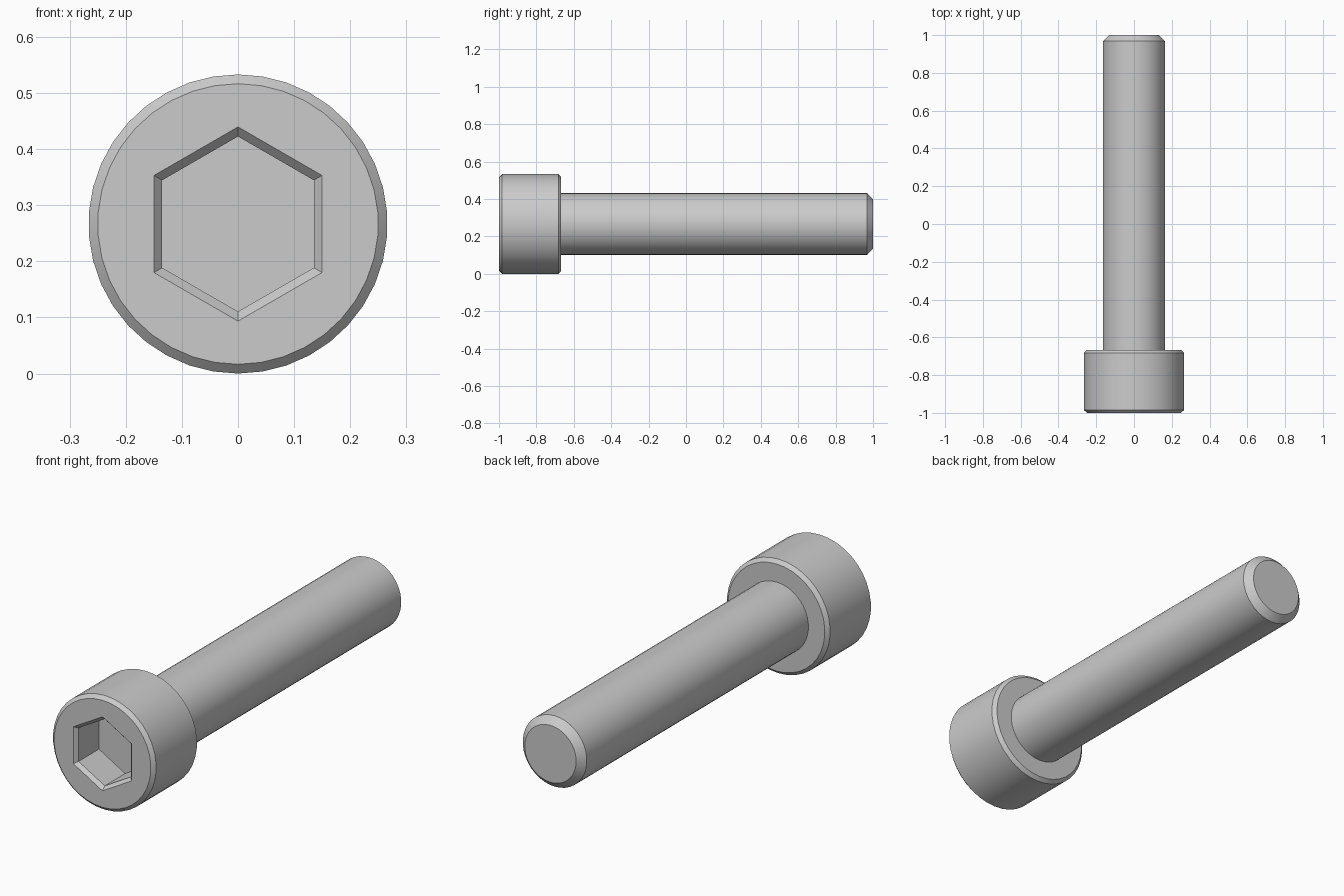
import bpy, bmesh, math

if "Cube" in bpy.data.objects:
    bpy.data.objects.remove(bpy.data.objects["Cube"])

SIDES = 38
R = 0.2665          # head radius, also the height of the axis
bm = bmesh.new()


def ring(y, radius, sides):
    """Closed loop of vertices around the bolt axis, first vertex on top."""
    return [bm.verts.new((radius * math.sin(2 * math.pi * i / sides), y,
                          R + radius * math.cos(2 * math.pi * i / sides)))
            for i in range(sides)]


def loft(profile, sides):
    """Join rings (y, radius) with quads and cap the last one."""
    rings = [ring(y, r, sides) for y, r in profile]
    for a, b in zip(rings, rings[1:]):
        for i in range(sides):
            j = (i + 1) % sides
            bm.faces.new((a[i], a[j], b[j], b[i]))
    bm.faces.new(rings[-1])
    return rings[0]


def loop_edges(loop):
    return [bm.edges.get((v, loop[i - 1])) for i, v in enumerate(loop)]


# Head, shank and chamfered tip
outer = loft([(-1, 0.25), (-0.984, R), (-0.683, R), (-0.667, 0.25),
              (-0.667, 0.1655), (0.968, 0.1655), (1, 0.133)], SIDES)

# Hex socket with chamfered mouth
inner = loft([(-1, 0.173), (-0.983, 0.156), (-0.833, 0.156)], 6)

# Flat front face around the socket
bmesh.ops.triangle_fill(bm, use_beauty=True, use_dissolve=False,
                        edges=loop_edges(outer) + loop_edges(inner),
                        normal=(0, -1, 0))
bmesh.ops.recalc_face_normals(bm, faces=bm.faces)

mesh = bpy.data.meshes.new("socket_head_bolt")
bm.to_mesh(mesh)
bm.free()
bolt = bpy.data.objects.new("socket_head_bolt", mesh)
bpy.context.collection.objects.link(bolt)
bpy.context.view_layer.objects.active = bolt
bolt.select_set(True)
bpy.ops.object.shade_smooth_by_angle(angle=math.radians(30))
